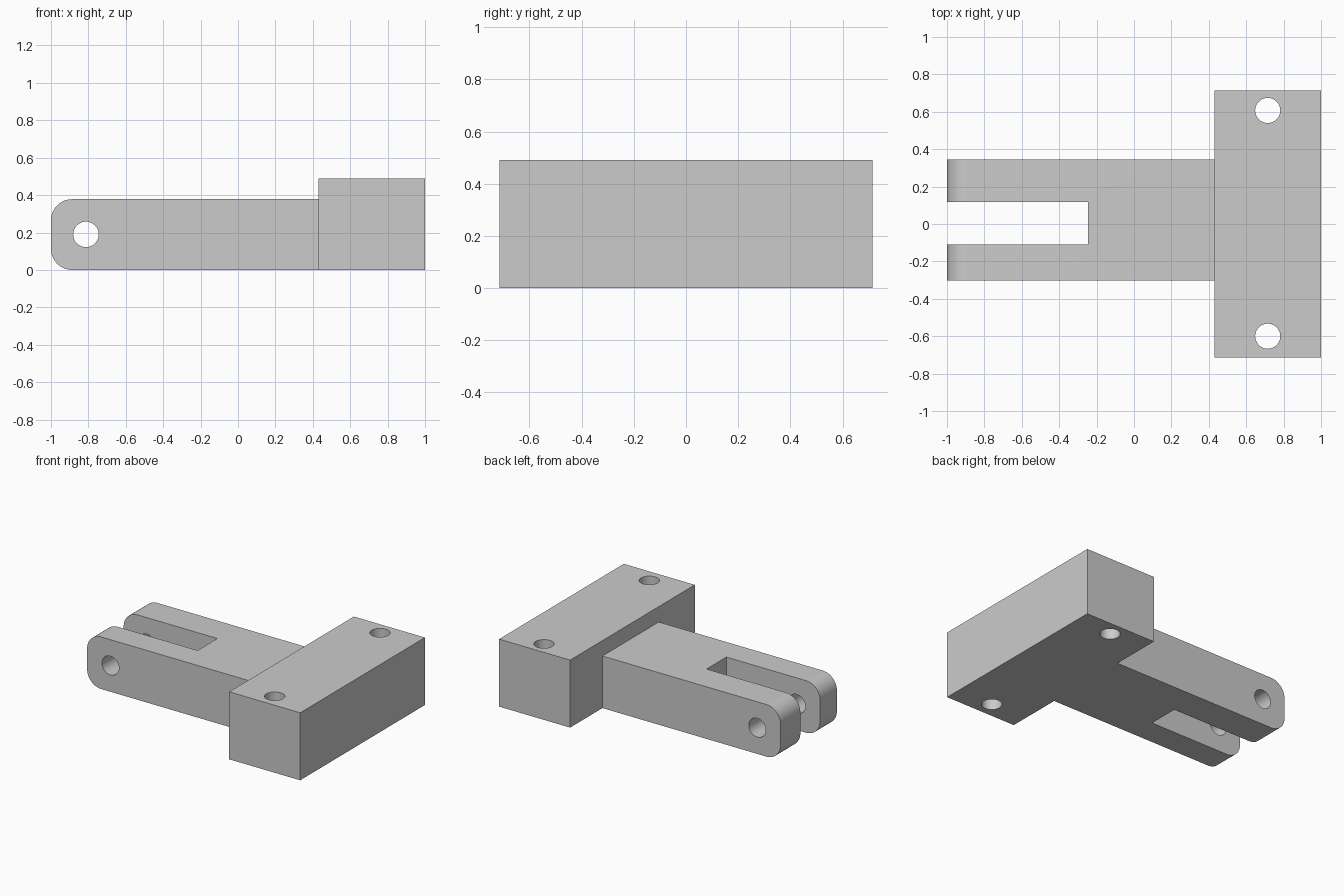
import bpy, bmesh
from math import pi, sin, cos, radians
from mathutils import Matrix, Vector

old = bpy.data.objects.get("Cube")
if old:
    bpy.data.objects.remove(old, do_unlink=True)

# Single plain grey
grey = bpy.data.materials.new("plain_grey")
grey.use_nodes = True
colour = (0.6, 0.6, 0.6, 1)
grey.diffuse_color = colour
grey.node_tree.nodes["Principled BSDF"].inputs["Base Color"].default_value = colour


def finish(name, bm):
    bmesh.ops.recalc_face_normals(bm, faces=bm.faces)
    mesh = bpy.data.meshes.new(name)
    bm.to_mesh(mesh)
    bm.free()
    mesh.materials.append(grey)
    obj = bpy.data.objects.new(name, mesh)
    bpy.context.collection.objects.link(obj)
    return obj


def box(name, low, high):
    low, high = Vector(low), Vector(high)
    bm = bmesh.new()
    bmesh.ops.create_cube(bm, size=1, matrix=Matrix.Translation((low + high) / 2)
                          @ Matrix.Diagonal((*(high - low), 1)))
    return finish(name, bm)


def rod(name, centre, radius, length, axis):
    turn = Matrix.Rotation(pi / 2, 4, "X") if axis == "Y" else Matrix.Identity(4)
    bm = bmesh.new()
    bmesh.ops.create_cone(bm, cap_ends=True, segments=64, radius1=radius, radius2=radius,
                          depth=length, matrix=Matrix.Translation(centre) @ turn)
    return finish(name, bm)


def combine(target, tool, operation):
    mod = target.modifiers.new(tool.name, "BOOLEAN")
    mod.operation, mod.object, mod.solver = operation, tool, "EXACT"
    bpy.context.view_layer.objects.active = target
    bpy.ops.object.modifier_apply(modifier=mod.name)
    bpy.data.objects.remove(tool, do_unlink=True)


# Arm: side profile with a rounded free end, extruded across y
BLOCK_X, ARM_TOP, ROUND = 0.43, 0.378, 0.113
ARM_FRONT, ARM_BACK = -0.302, 0.344
profile = [(BLOCK_X + 0.2, 0), (BLOCK_X + 0.2, ARM_TOP)]
for centre_z, start in ((ARM_TOP - ROUND, pi / 2), (ROUND, pi)):
    for i in range(17):
        a = start + i * pi / 32
        profile.append((-1 + ROUND + ROUND * cos(a), centre_z + ROUND * sin(a)))
bm = bmesh.new()
face = bm.faces.new([bm.verts.new((x, ARM_FRONT, z)) for x, z in profile])
side = bmesh.ops.extrude_face_region(bm, geom=[face])
bmesh.ops.translate(bm, vec=(0, ARM_BACK - ARM_FRONT, 0),
                    verts=[v for v in side["geom"] if isinstance(v, bmesh.types.BMVert)])
arm = finish("clevis_arm", bm)

# Cross block joined to the arm
bracket = box("clevis_bracket", (BLOCK_X, -0.715, 0), (1, 0.715, 0.49))
combine(bracket, arm, "UNION")

# Fork slot, pin hole and two mounting holes
combine(bracket, box("fork_slot", (-1.2, -0.11, -0.2), (-0.247, 0.117, 0.6)), "DIFFERENCE")
combine(bracket, rod("pin_hole", (-0.813, 0, 0.19), 0.068, 2, "Y"), "DIFFERENCE")
for y in (-0.6, 0.607):
    combine(bracket, rod("mounting_hole", (0.715, y, 0.25), 0.067, 1, "Z"), "DIFFERENCE")

bpy.ops.object.select_all(action="DESELECT")
bracket.select_set(True)
bpy.context.view_layer.objects.active = bracket
bpy.ops.object.shade_smooth_by_angle(angle=radians(30))
